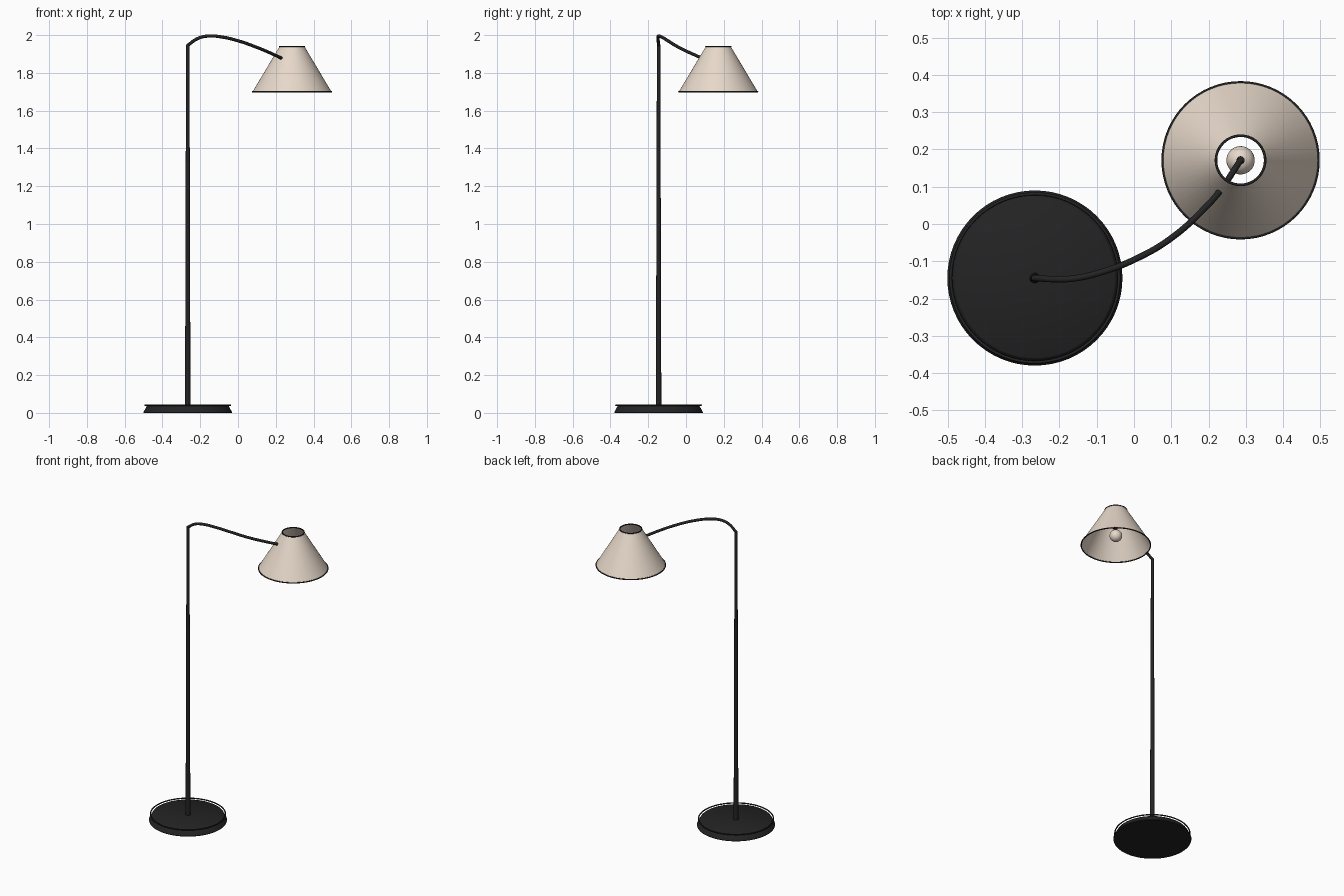
import bpy, math
from mathutils import Vector

if "Cube" in bpy.data.objects:
    bpy.data.objects.remove(bpy.data.objects["Cube"])

BASE = Vector((-0.266, -0.145, 0))
SHADE = Vector((0.286, 0.171, 0))


def material(name, rgb):
    m = bpy.data.materials.new(name)
    m.diffuse_color = (*rgb, 1)
    m.use_nodes = True
    m.node_tree.nodes["Principled BSDF"].inputs["Base Color"].default_value = m.diffuse_color
    return m


black = material("black_metal", (0.017, 0.017, 0.018))
cream = material("cream_fabric", (0.80, 0.69, 0.59))
glass = material("bulb_glass", (0.80, 0.69, 0.59))


def smooth(ob, angle=35):
    bpy.ops.object.select_all(action='DESELECT')
    ob.select_set(True)
    bpy.context.view_layer.objects.active = ob
    bpy.ops.object.shade_smooth_by_angle(angle=math.radians(angle))


def lathe(name, centre, profile, mat, n=64):
    """Spin (radius, z) points round a vertical axis; radius 0 closes the end."""
    verts, faces, rings = [], [], []
    for r, z in profile:
        k = n if r > 0 else 1
        rings.append([len(verts) + i for i in range(k)])
        verts += [(r * math.cos(2 * math.pi * i / n), r * math.sin(2 * math.pi * i / n), z)
                  for i in range(k)]
    for a, b in zip(rings, rings[1:]):
        for i in range(n):
            j = (i + 1) % n
            f = [a[i % len(a)], a[j % len(a)], b[j % len(b)], b[i % len(b)]]
            faces.append(list(dict.fromkeys(f)))
    me = bpy.data.meshes.new(name)
    me.from_pydata(verts, [], faces)
    me.materials.append(mat)
    ob = bpy.data.objects.new(name, me)
    ob.location = centre
    bpy.context.collection.objects.link(ob)
    smooth(ob)
    return ob


def ring(name, centre, z, radius, thick, mat):
    bpy.ops.mesh.primitive_torus_add(location=(centre.x, centre.y, z), major_radius=radius,
                                     minor_radius=thick, major_segments=64, minor_segments=10)
    ob = bpy.context.object
    ob.name = name
    ob.data.materials.append(mat)
    smooth(ob, 60)


# Weighted base with a thin trim ring above its edge
lathe("base", BASE, [(0, 0), (0.234, 0), (0.235, 0.003), (0.217, 0.036), (0.214, 0.038), (0, 0.038)], black)
ring("base_trim_ring", BASE, 0.041, 0.226, 0.004, black)

# Tapered pole
lathe("pole", BASE, [(0, 0.03), (0.0145, 0.03), (0.009, 1.95), (0, 1.953)], black, 24)

# Curved arm reaching through the shade to the lamp holder
path = [(-0.266, -0.145, 1.946), (-0.215, -0.148, 1.981), (-0.16, -0.146, 1.995),
        (-0.08, -0.127, 1.989), (0.0, -0.096, 1.970), (0.10, -0.038, 1.935),
        (0.20, 0.053, 1.892), (0.23, 0.088, 1.877), (0.286, 0.171, 1.842)]
cu = bpy.data.curves.new("arm_path", 'CURVE')
cu.dimensions = '3D'
cu.bevel_depth = 0.0085
cu.bevel_resolution = 4
cu.use_fill_caps = True
cu.resolution_u = 8
sp = cu.splines.new('BEZIER')
sp.bezier_points.add(len(path) - 1)
for bp, co in zip(sp.bezier_points, path):
    bp.co = co
    bp.handle_left_type = bp.handle_right_type = 'AUTO'
cu.materials.append(black)
bpy.context.collection.objects.link(bpy.data.objects.new("arm", cu))

# Lamp holder and bulb
lathe("lamp_holder", SHADE, [(0, 1.79), (0.011, 1.79), (0.011, 1.845), (0, 1.848)], black, 20)
bpy.ops.mesh.primitive_uv_sphere_add(segments=32, ring_count=16, radius=0.038,
                                     location=(SHADE.x, SHADE.y, 1.765))
bulb = bpy.context.object
bulb.name = "bulb"
bulb.data.materials.append(glass)
smooth(bulb, 60)

# Open cone shade with dark rims
lathe("shade", SHADE, [(0.209, 1.70), (0.066, 1.94)], cream)
ring("shade_top_rim", SHADE, 1.94, 0.066, 0.0035, black)
ring("shade_bottom_rim", SHADE, 1.70, 0.209, 0.0035, black)
